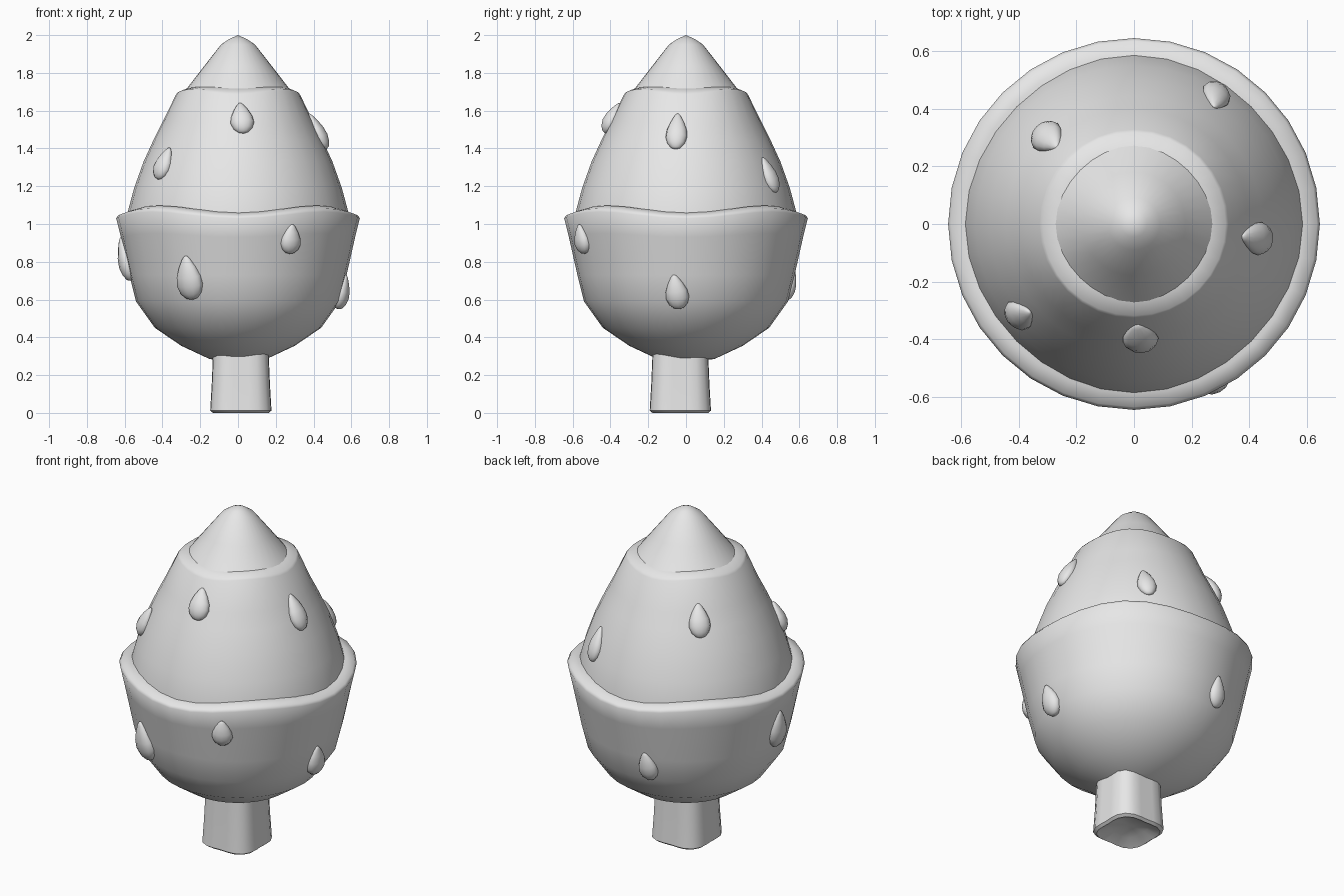
import bpy, math
from mathutils import Vector, Matrix

old = bpy.data.objects.get("Cube")
if old:
    bpy.data.objects.remove(old, do_unlink=True)

grey = bpy.data.materials.new("plain_grey")
grey.use_nodes = True
grey.diffuse_color = (0.8, 0.8, 0.8, 1)
grey.node_tree.nodes["Principled BSDF"].inputs["Base Color"].default_value = (0.8, 0.8, 0.8, 1)


def lathe(name, profile, segments, matrix=None, squareness=0.0, sharp=50):
    """Spin (radius, height, diagonal lift) points, bottom first, around z."""
    verts, faces, rings = [], [], []
    for r, z, lift in profile:
        ring = []
        for i in range(segments if r > 0 else 1):
            a = 2 * math.pi * i / segments
            diagonal = (1 - math.cos(4 * a)) / 2
            rad = r * (1 + squareness * diagonal)
            ring.append(len(verts))
            verts.append((rad * math.cos(a), rad * math.sin(a), z + lift * diagonal))
        rings.append(ring)
    for low, high in zip(rings, rings[1:]):
        for i in range(segments):
            j = (i + 1) % segments
            if len(low) == 1:
                faces.append((low[0], high[j], high[i]))
            elif len(high) == 1:
                faces.append((low[i], low[j], high[0]))
            else:
                faces.append((low[i], low[j], high[j], high[i]))
    mesh = bpy.data.meshes.new(name)
    mesh.from_pydata(verts, [], faces)
    mesh.materials.append(grey)
    obj = bpy.data.objects.new(name, mesh)
    bpy.context.collection.objects.link(obj)
    if matrix:
        obj.matrix_world = matrix
    bpy.ops.object.select_all(action='DESELECT')
    obj.select_set(True)
    bpy.context.view_layer.objects.active = obj
    bpy.ops.object.shade_smooth_by_angle(angle=math.radians(sharp))
    return obj


# Lower cup with a wavy rim
cup = [(0, .27, 0), (.15, .285, 0), (.3, .355, 0), (.44, .45, 0), (.54, .59, 0),
       (.575, .73, 0), (.62, .93, .02), (.645, 1.03, .035), (.635, 1.045, .038),
       (.59, 1.058, .04), (.54, 1.07, .02)]
lathe("lower_cup", cup, 32, sharp=75)

# Upper shell and its small lip
shell = [(.59, 1.0, 0), (.585, 1.06, 0), (.55, 1.19, 0), (.5, 1.33, 0), (.445, 1.45, 0),
         (.4, 1.54, 0), (.328, 1.685, .02), (.318, 1.698, .018), (.26, 1.722, .005), (.2, 1.73, 0)]
lathe("upper_shell", shell, 32, sharp=75)

# Pointed tip
lathe("pointed_tip", [(.3, 1.685, 0), (.265, 1.725, 0), (.18, 1.835, 0), (.09, 1.95, 0),
                      (.045, 1.98, 0), (0, 2.0, 0)], 32, sharp=75)

# Squared stem with a dented underside
lathe("stem", [(0, .05, 0), (.09, .03, 0), (.145, 0, 0), (.16, .012, 0), (.152, .15, 0),
               (.145, .32, 0)], 24, Matrix.Translation((.015, -.03, 0)), squareness=.2)


def surface(profile, z):
    """Radius and slope of a profile at a height."""
    for (r0, z0, _), (r1, z1, _) in zip(profile, profile[1:]):
        if z0 <= z <= z1:
            slope = (r1 - r0) / (z1 - z0)
            return r0 + slope * (z - z0), slope


# Teardrop seeds: profile, x, y, height, width, length, tilt in degrees
seeds = [
    (shell, .02, -.39, 1.56, .125, .18, 5),
    (shell, -.40, -.32, 1.32, .115, .18, -8),
    (shell, .43, -.05, 1.49, .115, .21, 0),
    (shell, .29, .45, 1.26, .105, .2, 8),
    (shell, -.30, .30, 1.5, .12, .19, 0),
    (cup, .27, -.53, .92, .115, .16, 0),
    (cup, -.26, -.51, .715, .15, .24, 3),
    (cup, .555, -.05, .64, .125, .19, 8),
    (cup, -.6, -.02, .815, .13, .24, 8),
    (cup, -.13, .55, .68, .11, .18, 8),
]
drop = [(0, -.5, 0), (.22, -.46, 0), (.4, -.34, 0), (.5, -.16, 0), (.46, .04, 0),
        (.32, .25, 0), (.16, .42, 0), (.06, .49, 0), (0, .5, 0)]
for n, (profile, x, y, z, width, length, tilt) in enumerate(seeds, 1):
    radius, slope = surface(profile, z)
    out = Vector((x, y, 0)).normalized()
    normal = (out - Vector((0, 0, slope))).normalized()
    up = (Vector((0, 0, 1)) + out * slope).normalized()
    up = Matrix.Rotation(math.radians(tilt), 3, normal) @ up
    side = up.cross(normal)
    basis = Matrix((side, normal * -1, up)).transposed()
    if basis.determinant() < 0:
        basis = Matrix((side * -1, normal * -1, up)).transposed()
    scale = Matrix.Diagonal((width, width * .7, length, 1))
    place = Matrix.Translation(out * radius + Vector((0, 0, z)))
    lathe(f"seed_{n}", drop, 12, place @ basis.to_4x4() @ scale, sharp=75)
